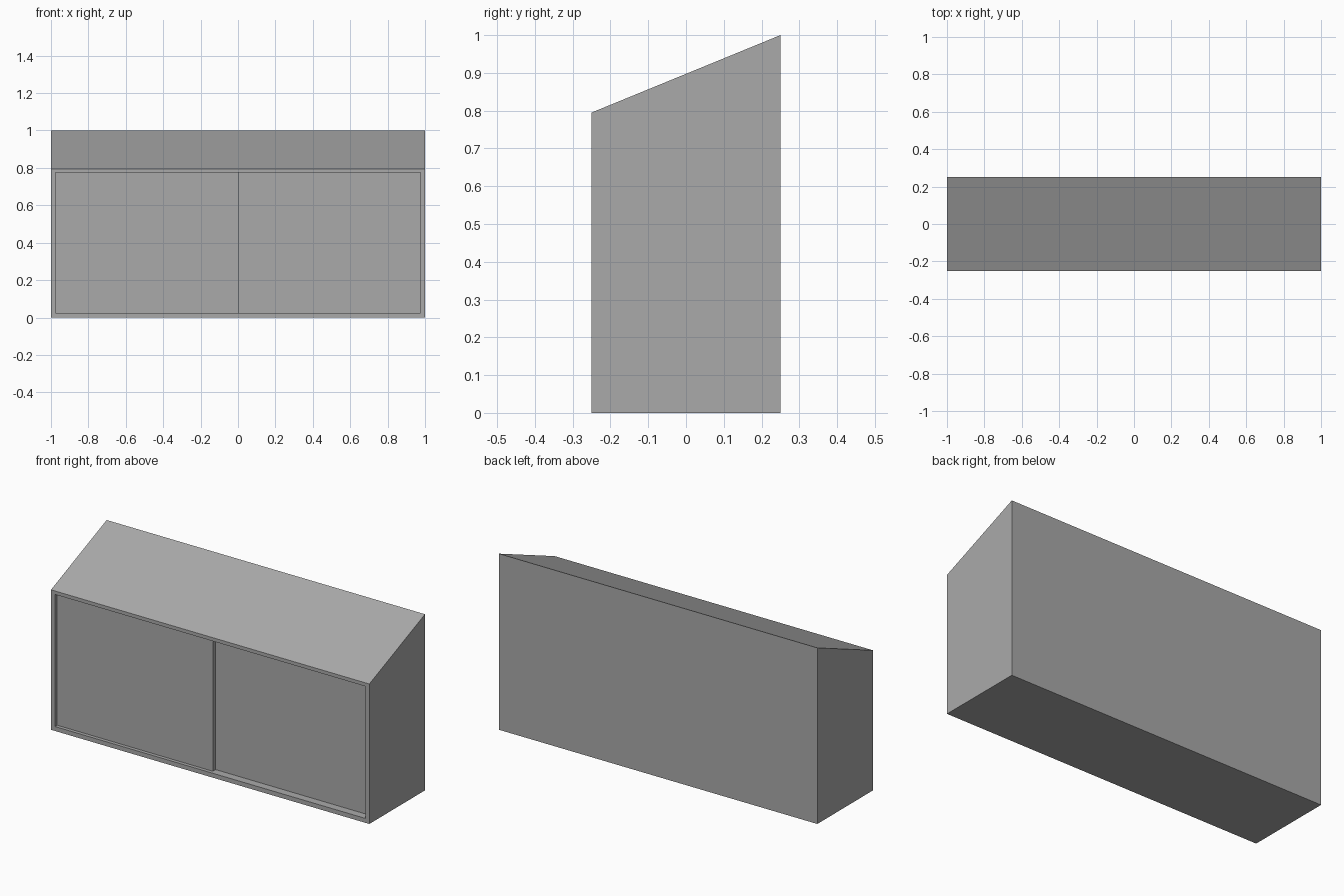
import bpy
import bmesh

if "Cube" in bpy.data.objects:
    bpy.data.objects.remove(bpy.data.objects["Cube"], do_unlink=True)

# Single plain grey finish
grey = bpy.data.materials.new("plain grey")
grey.use_nodes = True
colour = (0.4, 0.4, 0.4, 1)
grey.diffuse_color = colour
grey.node_tree.nodes["Principled BSDF"].inputs["Base Color"].default_value = colour

HALF_W, HALF_D = 1.0, 0.25
FRONT_H, BACK_H = 0.795, 1.0
WALL = 0.025
DOOR_TOP = 0.775


def prism(name, profile, x0, x1):
    """Extrude a side profile of (y, z) points from x0 to x1."""
    bm = bmesh.new()
    face = bm.faces.new([bm.verts.new((x0, y, z)) for y, z in profile])
    grown = bmesh.ops.extrude_face_region(bm, geom=[face])["geom"]
    moved = [v for v in grown if isinstance(v, bmesh.types.BMVert)]
    bmesh.ops.translate(bm, verts=moved, vec=(x1 - x0, 0, 0))
    bmesh.ops.recalc_face_normals(bm, faces=bm.faces)
    mesh = bpy.data.meshes.new(name)
    bm.to_mesh(mesh)
    bm.free()
    mesh.materials.append(grey)
    obj = bpy.data.objects.new(name, mesh)
    bpy.context.collection.objects.link(obj)
    return obj


# Cabinet body with a sloping top
body = prism("cabinet_body",
             [(-HALF_D, 0), (HALF_D, 0), (HALF_D, BACK_H), (-HALF_D, FRONT_H)],
             -HALF_W, HALF_W)

# Hollow inside, open at the front, with a level lintel over the door tracks
inner_back = HALF_D - WALL
cavity = prism("cavity_cutter",
               [(-HALF_D - 0.1, WALL), (inner_back, WALL),
                (inner_back, BACK_H - 0.04), (-0.17, DOOR_TOP),
                (-HALF_D - 0.1, DOOR_TOP)],
               -HALF_W + WALL, HALF_W - WALL)
cavity.hide_render = True
cavity.hide_viewport = True
cavity.display_type = 'WIRE'
cut = body.modifiers.new("hollow", 'BOOLEAN')
cut.operation = 'DIFFERENCE'
cut.solver = 'EXACT'
cut.object = cavity

# Sliding doors on two tracks, the one at -x running in front
inner_x = HALF_W - WALL
for name, x0, x1, front in (("right_sliding_door", -inner_x, 0.003, -0.23),
                            ("left_sliding_door", -0.003, inner_x, -0.205)):
    back = front + WALL
    prism(name, [(front, WALL), (back, WALL), (back, DOOR_TOP), (front, DOOR_TOP)],
          x0, x1)
